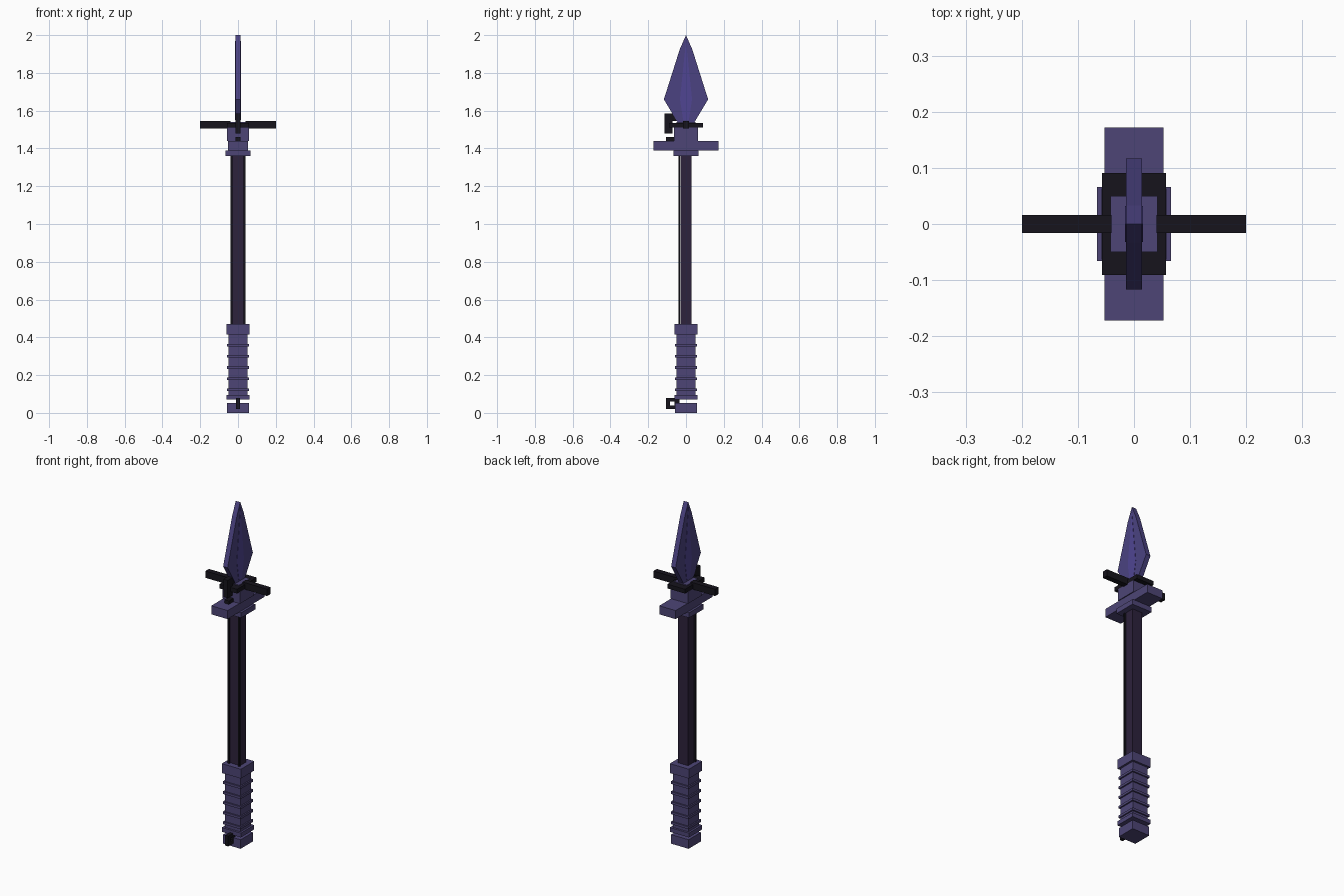
import bpy, bmesh

cube = bpy.data.objects.get("Cube")
if cube:
    bpy.data.objects.remove(cube, do_unlink=True)


def material(name, rgb):
    m = bpy.data.materials.new(name)
    m.use_nodes = True
    col = (*rgb, 1)
    m.diffuse_color = col
    bsdf = m.node_tree.nodes["Principled BSDF"]
    bsdf.inputs["Base Color"].default_value = col
    bsdf.inputs["Roughness"].default_value = 0.8
    return m


PURPLE = material("purple", (0.075, 0.06, 0.18))
BLADE = material("blade violet", (0.07, 0.055, 0.22))
BRIGHT = material("bright violet", (0.08, 0.06, 0.29))
DARK = material("dark purple", (0.026, 0.016, 0.045))
BLACK = material("black", (0.008, 0.007, 0.012))


def finish(name, bm, mat):
    bmesh.ops.recalc_face_normals(bm, faces=bm.faces)
    me = bpy.data.meshes.new(name)
    bm.to_mesh(me)
    bm.free()
    me.materials.append(mat)
    ob = bpy.data.objects.new(name, me)
    bpy.context.collection.objects.link(ob)
    return ob


def box(name, mat, x, y, z):
    """Box from (low, high) ranges on each axis."""
    bm = bmesh.new()
    bmesh.ops.create_cube(bm, size=1)
    for v in bm.verts:
        for i, (lo, hi) in enumerate((x, y, z)):
            v.co[i] = lo + (v.co[i] + 0.5) * (hi - lo)
    return finish(name, bm, mat)


def block(name, mat, hx, hy, z0, z1):
    return box(name, mat, (-hx, hx), (-hy, hy), (z0, z1))


def slab(name, mat, half, hx):
    """Mirrored (y, z) outline, extruded along x."""
    pts = half + [(-y, z) for y, z in reversed(half) if y > 0]
    bm = bmesh.new()
    face = bm.faces.new([bm.verts.new((-hx, y, z)) for y, z in pts])
    ext = bmesh.ops.extrude_face_region(bm, geom=[face])["geom"]
    moved = [g for g in ext if isinstance(g, bmesh.types.BMVert)]
    bmesh.ops.translate(bm, verts=moved, vec=(2 * hx, 0, 0))
    return finish(name, bm, mat)


# Pommel and grip
block("pommel", PURPLE, 0.057, 0.057, 0, 0.053)
block("grip_flange", PURPLE, 0.062, 0.062, 0.07, 0.095)
block("grip", PURPLE, 0.05, 0.05, 0.095, 0.42)
for i in range(5):
    z = 0.115 + i * 0.059
    block(f"grip_ridge_{i + 1}", PURPLE, 0.058, 0.058, z, z + 0.014)
block("grip_collar", PURPLE, 0.062, 0.062, 0.415, 0.47)

# Small loop on the pommel
W = (-0.01, 0.01)
box("loop_front", BLACK, W, (-0.105, -0.085), (0.02, 0.08))
box("loop_back", BLACK, W, (-0.06, -0.035), (0.02, 0.08))
box("loop_top", BLACK, W, (-0.085, -0.06), (0.06, 0.08))
box("loop_bottom", BLACK, W, (-0.085, -0.06), (0.02, 0.04))

# Shaft with thin rods at its front corners
box("shaft", DARK, (-0.033, 0.033), (-0.028, 0.028), (0.47, 1.36))
for side, s in (("left", 1), ("right", -1)):
    box(f"{side}_rod", BLACK, sorted((s * 0.029, s * 0.039)),
        (-0.04, -0.033), (0.47, 1.36))

# Guard and socket
block("guard_base", PURPLE, 0.066, 0.066, 1.36, 1.39)
block("crossguard", PURPLE, 0.053, 0.172, 1.39, 1.44)
block("socket", PURPLE, 0.048, 0.06, 1.44, 1.5)
block("socket_head", PURPLE, 0.058, 0.063, 1.44, 1.51)
block("socket_cap", BLACK, 0.057, 0.091, 1.51, 1.535)
block("blade_seat", PURPLE, 0.042, 0.05, 1.53, 1.54)

# Side arms
for side, s in (("left", 1), ("right", -1)):
    box(f"{side}_arm", BLACK, sorted((s * 0.04, s * 0.2)),
        (-0.016, 0.016), (1.505, 1.545))

# Front latch
L = (-0.014, 0.014)
box("latch_front", BLACK, L, (-0.115, -0.072), (1.48, 1.585))
box("latch_arm", BLACK, L, (-0.072, -0.01), (1.545, 1.585))
box("latch_pin", BLACK, L, (-0.105, -0.055), (1.44, 1.46))

# Leaf-shaped blade with a brighter centre on both faces
slab("blade", BLADE,
     [(0.045, 1.54), (0.117, 1.66), (0.033, 1.925), (0, 2.0)], 0.0145)
slab("blade_centre", BRIGHT,
     [(0.015, 1.55), (0.032, 1.66), (0, 1.97)], 0.016)
